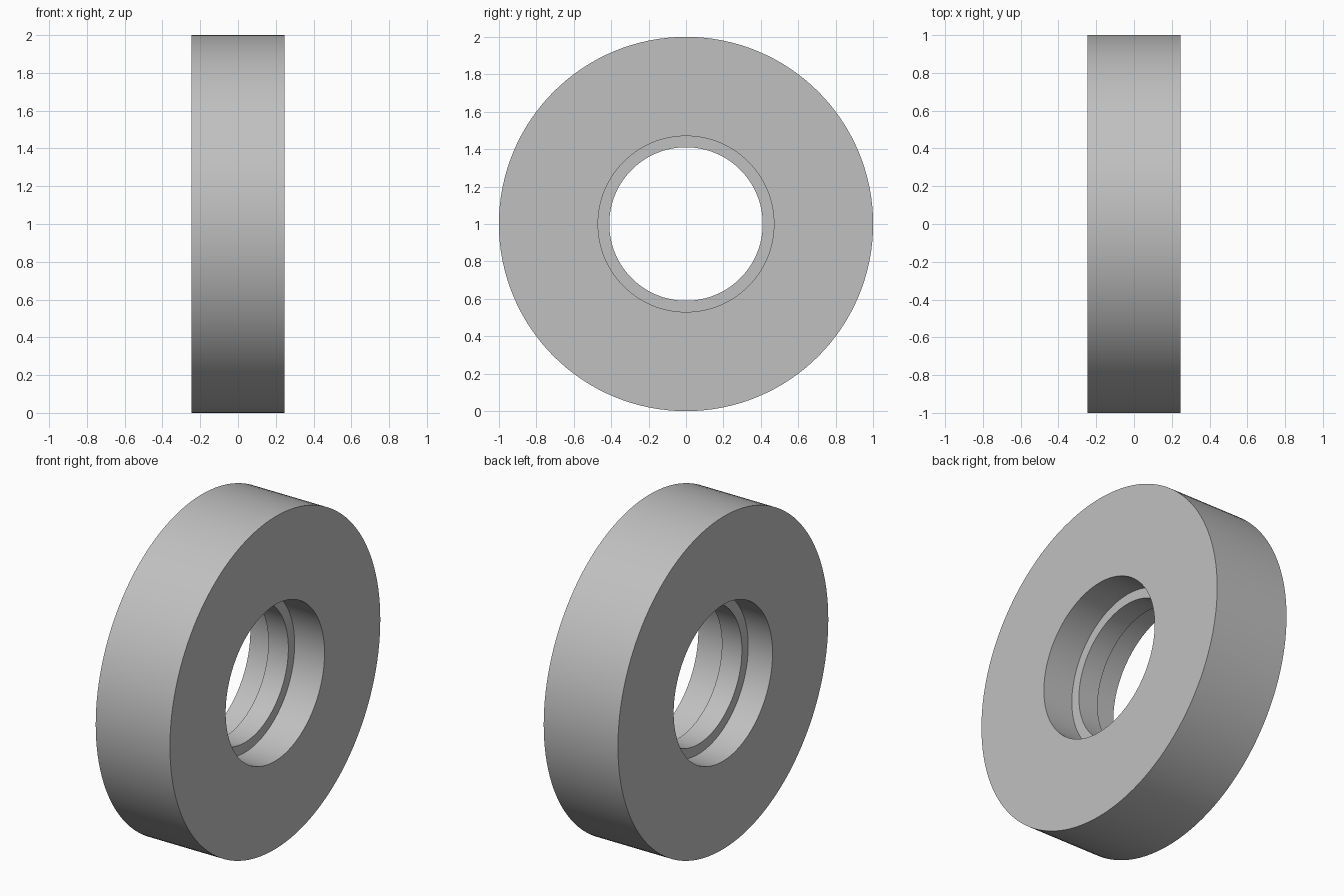
import bpy, bmesh, math
from mathutils import Matrix, Vector

cube = bpy.data.objects.get("Cube")
if cube:
    bpy.data.objects.remove(cube, do_unlink=True)

# Plain grey
grey = bpy.data.materials.new("plain_grey")
grey.use_nodes = True
colour = (0.53, 0.53, 0.53, 1)
grey.diffuse_color = colour
grey.node_tree.nodes["Principled BSDF"].inputs["Base Color"].default_value = colour

HALF_WIDTH, OUTER, BORE, LIP = 0.247, 1.0, 0.47, 0.41
LIP_START, LIP_END = -0.085, 0.048
SEGMENTS = 128

# Closed ring section as (x, radius), with a narrow lip inside the bore
section = [
    (-HALF_WIDTH, OUTER), (HALF_WIDTH, OUTER),
    (HALF_WIDTH, BORE), (LIP_END, BORE), (LIP_END, LIP),
    (LIP_START, LIP), (LIP_START, BORE), (-HALF_WIDTH, BORE),
]

# Spin the section about the x axis
bm = bmesh.new()
verts = [bm.verts.new((x, 0, r)) for x, r in section]
edges = [bm.edges.new((v, verts[(i + 1) % len(verts)])) for i, v in enumerate(verts)]
bmesh.ops.spin(bm, geom=verts + edges, cent=(0, 0, 0), axis=(1, 0, 0),
               angle=math.tau, steps=SEGMENTS, use_merge=True)
bmesh.ops.remove_doubles(bm, verts=bm.verts, dist=1e-5)
bmesh.ops.recalc_face_normals(bm, faces=bm.faces)
bmesh.ops.transform(bm, matrix=Matrix.Translation(Vector((0, 0, OUTER))), verts=bm.verts)

mesh = bpy.data.meshes.new("ring_with_inner_lip")
bm.to_mesh(mesh)
bm.free()
mesh.materials.append(grey)
ring = bpy.data.objects.new("ring_with_inner_lip", mesh)
bpy.context.collection.objects.link(ring)

# Smooth round walls, sharp rims
bpy.ops.object.select_all(action="DESELECT")
ring.select_set(True)
bpy.context.view_layer.objects.active = ring
bpy.ops.object.shade_smooth_by_angle(angle=math.radians(30))
